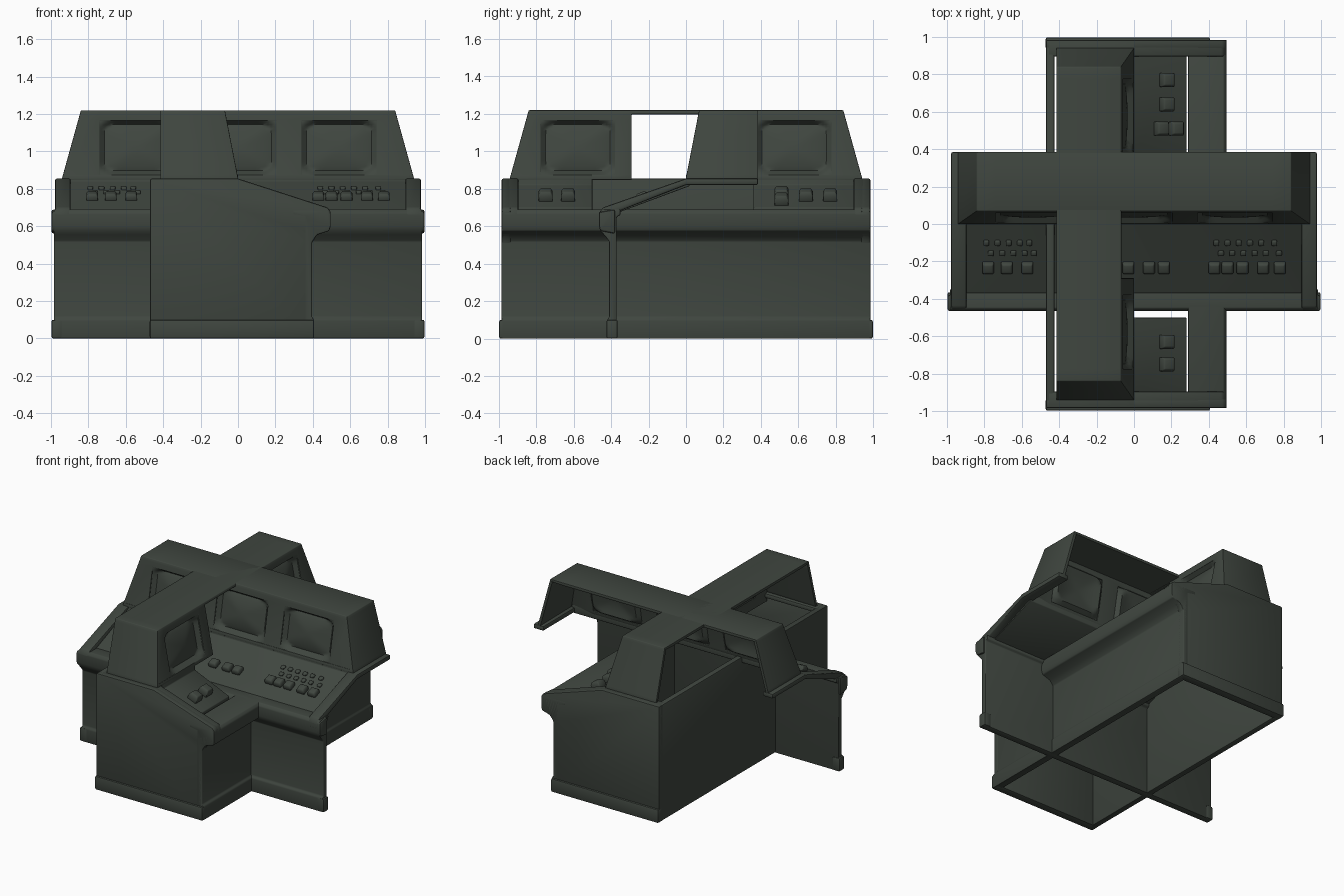
import bpy, bmesh, math

if "Cube" in bpy.data.objects:
    bpy.data.objects.remove(bpy.data.objects["Cube"])

mat = bpy.data.materials.new("dark green grey")
mat.diffuse_color = (0.050, 0.061, 0.050, 1)
mat.use_nodes = True
mat.node_tree.nodes["Principled BSDF"].inputs["Base Color"].default_value = mat.diffuse_color

# Local frame of a console: u along its length, f towards the operator, z up
FACING = {"front": lambda u, f, z: (u, -f, z),
          "side": lambda u, f, z: (f, u, z)}


def finish(bm, name, thick=0, bevel=0.01, offset=-1):
    """Turn a bmesh into an object with wall thickness and rounded edges."""
    bmesh.ops.remove_doubles(bm, verts=bm.verts, dist=1e-5)
    bmesh.ops.recalc_face_normals(bm, faces=bm.faces)
    if thick:
        if sum(f.normal.z * f.calc_area() for f in bm.faces) < 0:
            bmesh.ops.reverse_faces(bm, faces=bm.faces)
    me = bpy.data.meshes.new(name)
    bm.to_mesh(me)
    bm.free()
    me.materials.append(mat)
    ob = bpy.data.objects.new(name, me)
    bpy.context.collection.objects.link(ob)
    if thick:
        m = ob.modifiers.new("thickness", 'SOLIDIFY')
        m.thickness = thick
        m.offset = offset
    if bevel:
        m = ob.modifiers.new("round", 'BEVEL')
        m.width = bevel
        m.segments = 2
        m.limit_method = 'ANGLE'
        m.angle_limit = math.radians(35)
    return ob


def prism(name, side, profile, spans, bevel=0.01):
    """Extrude an (f, z) profile along each (u0, u1) span."""
    at = FACING[side]
    bm = bmesh.new()
    for u0, u1 in spans:
        a = [bm.verts.new(at(u0, f, z)) for f, z in profile]
        b = [bm.verts.new(at(u1, f, z)) for f, z in profile]
        bm.faces.new(a)
        bm.faces.new(b)
        n = len(a)
        for i in range(n):
            j = (i + 1) % n
            bm.faces.new((a[i], a[j], b[j], b[i]))
    return finish(bm, side + "_" + name, bevel=bevel)


def slope_f(z):
    """Forward position of the leaning hood face at height z."""
    return -0.07 * (z - 0.86) / 0.36


def hood(side, back, columns, holes):
    """Hood shell with open back: windowed face, roof and leaning ends."""
    at = FACING[side]
    bm = bmesh.new()
    rows = [0.85, 0.875, 1.165, 1.2, 1.22]

    def end(z):
        return 0.94 - 0.10 * (z - 0.86) / 0.36

    def quad(*pts):
        bm.faces.new([bm.verts.new(at(*p)) for p in pts])

    last = len(columns) + 1
    for j in range(4):
        z0, z1 = rows[j], rows[j + 1]
        f0, f1 = slope_f(z0), slope_f(z1)
        c0 = [-end(z0)] + columns + [end(z0)]
        c1 = [-end(z1)] + columns + [end(z1)]
        for i in range(last):
            if (i, j) not in holes:
                quad((c0[i], f0, z0), (c0[i + 1], f0, z0), (c1[i + 1], f1, z1), (c1[i], f1, z1))
            if j == 3:
                quad((c1[i], f1, z1), (c1[i + 1], f1, z1), (c1[i + 1], back, z1), (c1[i], back, z1))
        for k in (0, last):
            quad((c0[k], f0, z0), (c1[k], f1, z1), (c1[k], back, z1), (c0[k], back, z0))
    return finish(bm, side + "_hood", thick=0.022, bevel=0.008)


def screen(side, u0, u1, z0=0.87, z1=1.17, n=24):
    """Sunken surround with a bulging tube face."""
    at = FACING[side]
    bm = bmesh.new()
    grid = []
    for i in range(n + 1):
        row = []
        for j in range(n + 1):
            s, t = 2 * i / n - 1, 2 * j / n - 1
            r = (s ** 6 + t ** 6) ** (1 / 6)
            if r > 0.84:
                d = 0.035 * max(0, min(1, (1 - r) / 0.16))
            else:
                d = 0.035 - 0.026 * (1 - (r / 0.84) ** 2)
            z = z0 + (z1 - z0) * j / n
            row.append(bm.verts.new(at(u0 + (u1 - u0) * i / n, slope_f(z) - 0.006 - d, z)))
        grid.append(row)
    for i in range(n):
        for j in range(n):
            bm.faces.new((grid[i][j], grid[i + 1][j], grid[i + 1][j + 1], grid[i][j + 1]))
    return finish(bm, side + "_screen", thick=0.01, bevel=0, offset=0)


def buttons(name, side, places, size, height, top, drop):
    """Blocks standing on the sloped deck, whose height is top - drop * f."""
    at = FACING[side]
    bm = bmesh.new()
    k = math.hypot(1, drop)
    for u, f in places:
        ring = []
        for h, s in ((-0.01, 1), (height * 0.6, 1), (height, 0.75)):
            ring.append([])
            for a, b in ((-1, -1), (1, -1), (1, 1), (-1, 1)):
                df = b * s * size / 2
                ring[-1].append(bm.verts.new(at(u + a * s * size / 2, f + (df + h * drop) / k,
                                                top - drop * f + (h - df * drop) / k)))
        bm.faces.new(ring[0])
        bm.faces.new(ring[2])
        for lo, hi in zip(ring, ring[1:]):
            for i in range(4):
                j = (i + 1) % 4
                bm.faces.new((lo[i], lo[j], hi[j], hi[i]))
    return finish(bm, side + "_" + name, bevel=0.006)


def front_shell(side, panel, nose, inner):
    """Kick plate, front panel, overhanging nose and flat ledge in one profile."""
    p = [(panel + 0.012, 0), (panel + 0.012, 0.10), (panel, 0.115), (panel, 0.52),
         (panel + 0.03, 0.555), (nose - 0.008, 0.575), (nose, 0.60), (nose, 0.67),
         (nose - 0.015, 0.69), (inner, 0.69), (inner, 0.66), (panel - 0.04, 0.65),
         (panel - 0.04, 0)]
    prism("panel_and_nose", side, p, [(-0.985, 0.985)], 0.006)


def rims(side, back, nose, u0, u1):
    """Raised borders at both ends of the sloped deck."""
    p = [(back, 0.855), (0, 0.855), (nose - 0.02, 0.70), (nose, 0.67), (nose, 0.62),
         (nose - 0.06, 0.62), (nose - 0.08, 0.67), (0, 0.82), (back, 0.82)]
    prism("end_rim", side, p, [(-u1, -u0), (u0, u1)])


# Front-facing console: open shell without back or end walls
front_shell("front", 0.41, 0.465, 0.35)
rims("front", -0.385, 0.465, 0.895, 0.978)
prism("nose_end", "front", [(0.38, 0.56), (0.455, 0.575), (0.465, 0.60), (0.465, 0.675), (0.38, 0.69)],
      [(-0.997, -0.95), (0.95, 0.997)])
prism("foot", "front", [(0.365, 0), (0.425, 0), (0.425, 0.10), (0.365, 0.10)],
      [(-0.997, -0.94), (0.94, 0.997)])
prism("deck", "front", [(-0.02, 0.875), (0, 0.875), (0, 0.84), (0.37, 0.692),
                        (0.37, 0.67), (-0.02, 0.815)], [(-0.92, 0.92)], 0.005)
hood("front", -0.385, [-0.74, -0.34, -0.205, 0.205, 0.34, 0.74], {(1, 1), (3, 1), (5, 1)})
for a, b in ((-0.75, -0.33), (-0.215, 0.215), (0.33, 0.75)):
    screen("front", a, b)
buttons("large_buttons", "front",
        [(u, 0.23) for u in (-0.78, -0.68, -0.57, -0.03, 0.08, 0.16, 0.43, 0.50, 0.58, 0.69, 0.78)],
        0.062, 0.035, 0.84, 0.4)
buttons("small_buttons", "front",
        [(u + 0.025 * (f > 0.12), f) for f in (0.10, 0.155)
         for u in (-0.79, -0.73, -0.67, -0.61, -0.56, 0.44, 0.50, 0.56, 0.62, 0.68, 0.75)],
        0.03, 0.014, 0.84, 0.4)

# Side-facing console: closed back and end walls, gap where the other passes
front_shell("side", 0.395, 0.495, 0.29)
rims("side", -0.465, 0.495, 0.895, 0.98)
prism("end_wall", "side", [(-0.47, 0), (-0.47, 0.855), (0, 0.855), (0.48, 0.70), (0.495, 0.68),
                           (0.495, 0.60), (0.42, 0.55), (0.395, 0.51), (0.395, 0)],
      [(-0.985, -0.935), (0.935, 0.985)])
prism("end_plinth", "side", [(-0.472, 0), (-0.472, 0.10), (0.407, 0.10), (0.407, 0)],
      [(-0.998, -0.935), (0.935, 0.998)])
prism("back_wall", "side", [(-0.47, 0), (-0.47, 0.855), (-0.425, 0.855), (-0.425, 0)],
      [(-0.98, 0.98)])
prism("deck", "side", [(-0.02, 0.875), (0, 0.875), (0, 0.82), (0.28, 0.70),
                       (0.28, 0.675), (-0.02, 0.79)], [(-0.92, -0.50), (0.36, 0.92)], 0.005)
hood("side", -0.415, [-0.775, -0.38, -0.29, 0.29, 0.38, 0.775],
     {(1, 1), (3, 0), (3, 1), (3, 2), (5, 1)})
for a, b in ((-0.785, -0.37), (0.37, 0.785)):
    screen("side", a, b)
buttons("large_buttons", "side",
        [(0.77, 0.17), (0.64, 0.17), (0.51, 0.14), (0.51, 0.22), (-0.63, 0.17), (-0.75, 0.17)],
        0.075, 0.05, 0.82, 0.43)

# Apply modifiers, then smooth while keeping hard edges
bpy.ops.object.select_all(action='SELECT')
bpy.context.view_layer.objects.active = bpy.context.collection.objects[0]
bpy.ops.object.convert(target='MESH')
bpy.ops.object.shade_smooth_by_angle(angle=math.radians(40))
